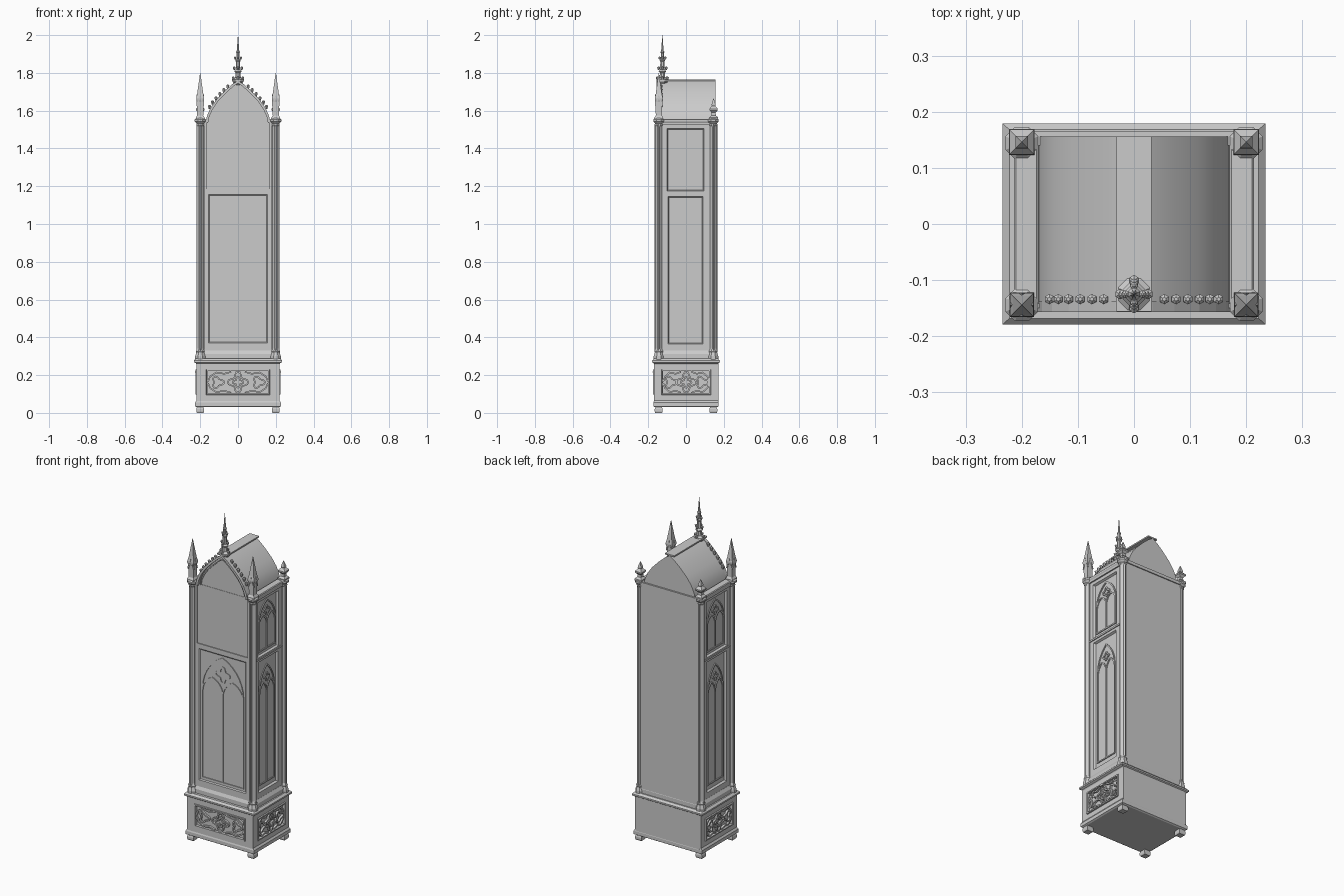
import bpy, bmesh, math
from mathutils import Vector

cube = bpy.data.objects.get("Cube")
if cube:
    bpy.data.objects.remove(cube, do_unlink=True)


def finish(name, bm, smooth=False):
    bmesh.ops.recalc_face_normals(bm, faces=bm.faces)
    me = bpy.data.meshes.new(name)
    bm.to_mesh(me)
    bm.free()
    ob = bpy.data.objects.new(name, me)
    bpy.context.collection.objects.link(ob)
    if smooth:
        bpy.ops.object.select_all(action='DESELECT')
        ob.select_set(True)
        bpy.context.view_layer.objects.active = ob
        bpy.ops.object.shade_smooth_by_angle(angle=math.radians(35))
    return ob


def skin(bm, rings, closed=False):
    """Join rings of points with quads; cap the ends unless closed."""
    vs = [[bm.verts.new(p) for p in r] for r in rings]
    n = len(vs[0])
    for i in range(len(vs) - (0 if closed else 1)):
        a, b = vs[i], vs[(i + 1) % len(vs)]
        for k in range(n):
            bm.faces.new((a[k], a[(k + 1) % n], b[(k + 1) % n], b[k]))
    if not closed:
        bm.faces.new(vs[0])
        bm.faces.new(vs[-1])


def stack(name, levels, loc=(0, 0)):
    """Rectangular moulding from (half x, half y, z) levels."""
    bm = bmesh.new()
    skin(bm, [[(loc[0] + sx * hx, loc[1] + sy * hy, z)
               for sx, sy in ((-1, -1), (1, -1), (1, 1), (-1, 1))] for hx, hy, z in levels])
    return finish(name, bm)


def box(name, lo, hi):
    c = [(a + b) / 2 for a, b in zip(lo, hi)]
    hx, hy = (hi[0] - lo[0]) / 2, (hi[1] - lo[1]) / 2
    return stack(name, [(hx, hy, lo[2]), (hx, hy, hi[2])], c[:2])


def turned(name, profile, loc, sides=8):
    """Faceted post from (half width, z) points."""
    bm = bmesh.new()
    k = 1 / math.cos(math.pi / sides)
    ang = [math.tau * (i + .5) / sides for i in range(sides)]
    skin(bm, [[(loc[0] + r * k * math.cos(a), loc[1] + r * k * math.sin(a), z) for a in ang]
              for r, z in profile])
    return finish(name, bm)


def front(y):
    return lambda u, v, d: (u, y - d, v)


def flank(x, s):
    return lambda u, v, d: (s * (x + d), u, v)


def bars(name, paths, width, depth, place):
    """Flat raised strips; each path is (points, closed)."""
    bm = bmesh.new()
    for pts, closed in paths:
        pts = [Vector(p) for p in pts]
        n, rings = len(pts), []
        for i, p in enumerate(pts):
            a = p - pts[i - 1] if closed or i else pts[1] - p
            b = pts[(i + 1) % n] - p if closed or i < n - 1 else a
            na, nb = (Vector((-t.y, t.x)).normalized() for t in (a, b))
            m = (na + nb).normalized()
            m *= width / 2 / max(m.dot(na), .5)
            rings.append([place(*(p + m), 0), place(*(p + m), depth),
                          place(*(p - m), depth), place(*(p - m), 0)])
        skin(bm, rings, closed)
    return finish(name, bm)


def frame(name, outer, inner, depth, place):
    """Raised frame between two (u0, u1, v0, v1) rectangles, bevelled inside."""
    bm = bmesh.new()

    def pts(r, grow=0):
        u0, u1, v0, v1 = r[0] - grow, r[1] + grow, r[2] - grow, r[3] + grow
        return [(u0, v0), (u1, v0), (u1, v1), (u0, v1)]
    rows = zip(pts(outer), pts(inner, .006), pts(inner))
    skin(bm, [[place(*o, 0), place(*o, depth), place(*m, depth), place(*i, 0)]
              for o, m, i in rows], True)
    return finish(name, bm)


def lancet(cx, hw, foot, spring, apex, steps=7):
    h = apex - spring
    R = (h * h + hw * hw) / (2 * hw)
    end = math.acos(1 - hw / R)
    half = [(hw - R + R * math.cos(end * i / steps), spring + R * math.sin(end * i / steps))
            for i in range(steps + 1)]
    left = [(cx - hw, foot)] + [(cx - x, z) for x, z in half]
    return left + [(2 * cx - x, z) for x, z in left[-2::-1]]


def foil(cx, cz, r, lobes, n=32):
    return [(cx + r * (1 + .3 * math.cos(lobes * t)) * math.cos(t),
             cz + r * (1 + .3 * math.cos(lobes * t)) * math.sin(t))
            for t in (math.tau * i / n for i in range(n))]


def window(name, cx, hw, foot, spring, apex, place, width):
    """Pointed window: outer arch, two inner lights and a foil in the head."""
    q = hw / 2
    low = spring - .1 * (apex - spring)
    top = low + (apex - spring) * .45
    paths = [(lancet(cx, hw, foot, spring, apex), True)]
    paths += [(lancet(cx + s * q, q, foot, low, top), False) for s in (-1, 1)]
    paths.append((foil(cx, top + (apex - top) * .25, hw * .27, 4), True))
    return bars(name, paths, width, .005, place)


# Feet and base
for sx in (-1, 1):
    for sy in (-1, 1):
        stack("foot", [(.018, .018, 0), (.021, .021, .008), (.021, .021, .02), (.016, .016, .035)],
              (sx * .2, sy * .145))
stack("base_plinth", [(.218, .165, .03), (.227, .173, .035), (.227, .173, .055), (.215, .166, .072)])
box("base_core", (-.208, -.159, .04), (.208, .172, .27))
stack("base_cornice", [(.216, .166, .25), (.222, .17, .262), (.234, .179, .268),
                       (.234, .179, .277), (.222, .168, .288)])


def base_panel(side, u0, u1, place, inset):
    """Framed panel filled with pierced carving."""
    a, b = u0 + inset, u1 - inset
    c, w = (a + b) / 2, (b - a) / 2
    frame("base_frame_" + side, (u0, u1, .06, .262), (a, b, .1, .225), .011, place)
    bars("base_moulding_" + side, [([(a, .1), (b, .1), (b, .225), (a, .225)], True)],
         .007, .017, place)
    paths = [(foil(c, .162, .042, 4), True), (foil(c, .162, .022, 4), True)]
    for s in (-1, 1):
        paths.append((foil(c + s * w * .66, .162, .026, 3), True))
        for t in (-1, 1):
            paths.append(([(c + s * w * x, .162 + t * z) for x, z in
                           ((.22, .055), (.45, .045), (.7, .052), (.9, .03), (.97, .004))], False))
    bars("base_carving_" + side, paths, .008, .012, place)
    bars("keyhole_plate_" + side, [([(c - .012, .217), (c + .012, .217)], False)], .006, .019, place)


base_panel("front", -.219, .219, front(.0 - .159), .055)
for s, side in ((1, "left"), (-1, "right")):
    base_panel(side, -.17, .172, flank(.208, s), .046)

# Trunk
box("trunk_core", (-.19, -.142, .28), (.19, .16, 1.54))
stack("trunk_skirting", [(.214, .157, .28), (.214, .157, .312), (.203, .148, .33)], (0, .004))
door = front(-.142)
frame("door_frame", (-.18, .18, .33, 1.185), (-.15, .15, .375, 1.15), .005, door)
bars("window_surround", [([(-.174, .33), (-.174, 1.55)], False), ([(.174, .33), (.174, 1.55)], False)],
     .012, .008, door)
window("door_tracery", 0, .135, .39, .93, 1.135, door, .007)
for s, side in ((1, "left"), (-1, "right")):
    wall = flank(.19, s)
    frame("lower_side_frame_" + side, (-.14, .14, .32, 1.165), (-.09, .085, .37, 1.14), .012, wall)
    frame("upper_side_frame_" + side, (-.14, .14, 1.165, 1.545), (-.095, .09, 1.18, 1.5), .012, wall)
    window("lower_side_tracery_" + side, -.002, .07, .4, .95, 1.1, wall, .007)
    window("upper_side_tracery_" + side, -.002, .078, 1.2, 1.36, 1.485, wall, .008)
    bars("side_rail_" + side, [([(-.13, 1.166), (.13, 1.166)], False)], .01, .017, wall)

# Corner columns with bases and capitals
for sx in (-1, 1):
    for sy in (-1, 1):
        x, y = sx * .2, sy * .144
        turned("column", [(.027, .28), (.027, .3), (.021, .318), (.023, .325), (.017, .34),
                          (.017, 1.515), (.021, 1.525), (.019, 1.532), (.029, 1.543),
                          (.029, 1.553), (.022, 1.56)], (x, y))
        for dx, dy in ((1, 0), (0, 1)):
            turned("column_shaft", [(.005, .32), (.005, 1.53)],
                   (x + sx * .016 * dx, y + sy * .016 * dy), 6)

# Cornice around the sides and back
for s in (-1, 1):
    stack("side_cornice", [(.012, .14, 1.525), (.022, .14, 1.543), (.022, .14, 1.552),
                           (.018, .14, 1.556)], (s * .192, 0))
    box("eaves_board", (min(s * .15, s * .21), -.14, 1.525), (max(s * .15, s * .21), .156, 1.545))
box("back_cornice", (-.2, .14, 1.535), (.2, .166, 1.553))

# Roof vault with its ridge board
half = [(.17, 1.54), (.163, 1.575), (.145, 1.615), (.115, 1.657), (.07, 1.703), (.03, 1.738), (0, 1.757)]
arch = [(-x, z) for x, z in half] + half[-2::-1]
bm = bmesh.new()
skin(bm, [[(x, y, z) for x, z in arch] for y in (-.14, .156)])
finish("roof", bm, True)
box("ridge_board", (-.031, -.156, 1.756), (.031, .156, 1.764))

# Front gable mouldings and crockets
gable = front(-.138)
bars("gable_arch", [([(x * .97, z - .005) for x, z in arch], False)], .013, .019, gable)
bars("gable_inner_arch", [([(x * .87, 1.54 + (z - 1.54) * .87) for x, z in arch], False)],
     .006, .009, gable)
for s in (-1, 1):
    for x, z in ((.051, 1.722), (.072, 1.703), (.093, 1.682), (.114, 1.66), (.132, 1.638), (.148, 1.614)):
        turned("crocket", [(.004, z - .006), (.007, z + .004), (.008, z + .011), (.003, z + .016)],
               (s * (x + .003), -.134), 6)

# Front pinnacles with gablets, and small back finials
for s in (-1, 1):
    c = (s * .2, -.144)
    turned("pinnacle", [(.022, 1.555), (.022, 1.565), (.016, 1.575), (.017, 1.645), (.021, 1.66),
                        (.021, 1.668), (.016, 1.69), (.0008, 1.8)], c, 4)
    tri = [(-.017, 1.625), (0, 1.68), (.017, 1.625)]
    for t in (-1, 1):
        bars("pinnacle_gablet", [([(c[0] + u, v) for u, v in tri], False)], .006, .005,
             lambda u, v, d, t=t: (u, c[1] + t * (.016 + d), v))
        bars("pinnacle_gablet", [([(c[1] + u, v) for u, v in tri], False)], .006, .005,
             lambda u, v, d, t=t: (c[0] + t * (.016 + d), u, v))
    turned("back_finial", [(.023, 1.555), (.023, 1.565), (.012, 1.575), (.011, 1.59), (.022, 1.602),
                           (.022, 1.61), (.009, 1.625), (.011, 1.632), (.0008, 1.665)], (s * .2, .146), 4)

# Central spire with leafy knobs
top = (0, -.125)
turned("spire", [(.016, 1.735), (.028, 1.752), (.028, 1.765), (.015, 1.775), (.013, 1.80),
                 (.02, 1.808), (.012, 1.818), (.011, 1.86), (.015, 1.866), (.009, 1.874),
                 (.008, 1.905), (.011, 1.91), (.0065, 1.918), (.0007, 2)], top)
for z, r, h in ((1.768, .025, .008), (1.822, .02, .007), (1.876, .015, .006)):
    for i in range(4):
        a = math.tau * i / 4
        turned("spire_leaf", [(h * .4, z - h), (h * .8, z), (h, z + h), (h * .3, z + h * 1.7)],
               (top[0] + r * math.cos(a), top[1] + r * math.sin(a)), 6)
